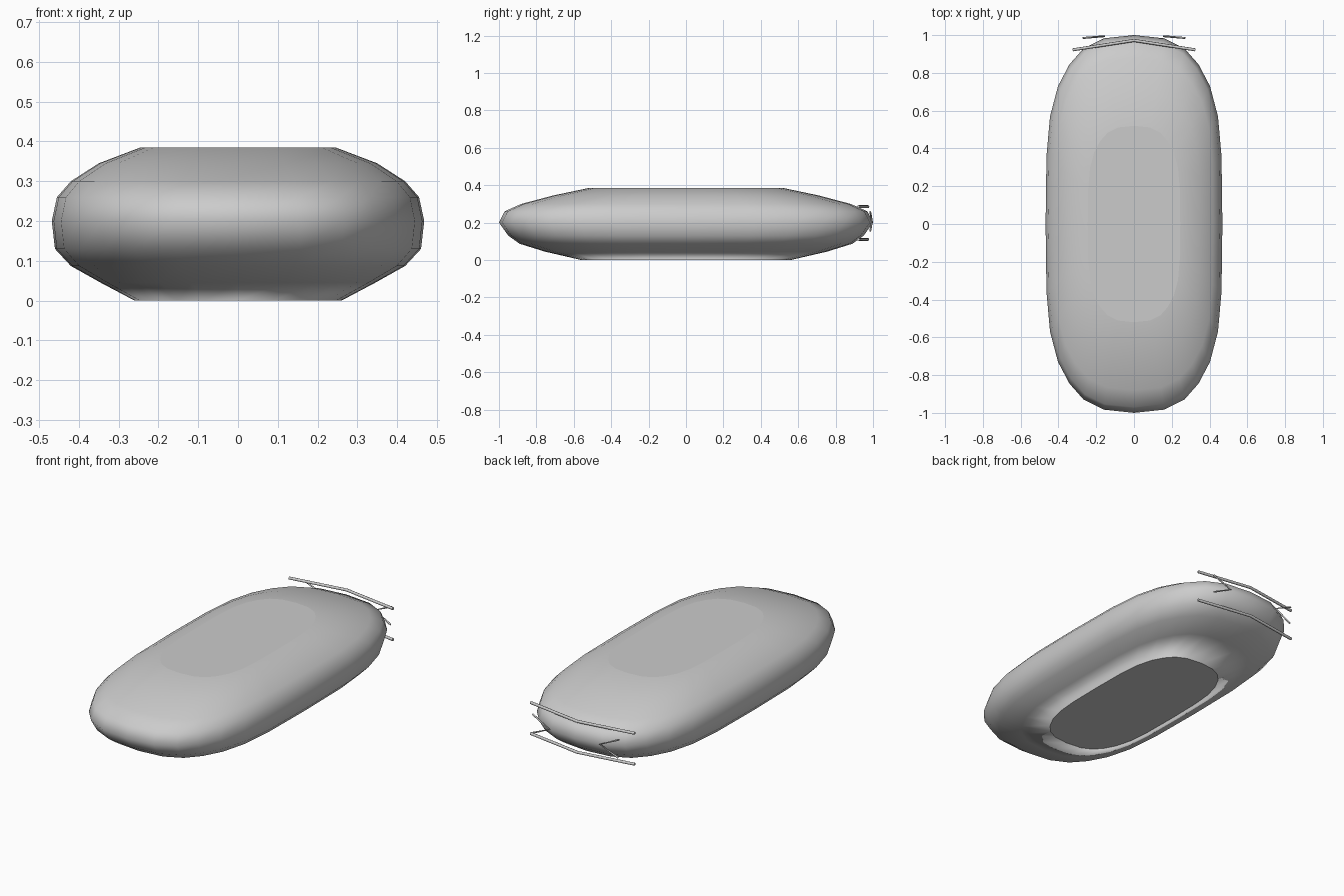
import bpy, bmesh

if "Cube" in bpy.data.objects:
    bpy.data.objects.remove(bpy.data.objects["Cube"])

# Cushion body: one rounded outline, scaled and stacked in rings
quarter = [(1, 0), (0.99, 0.36), (0.95, 0.57), (0.86, 0.73),
           (0.73, 0.845), (0.57, 0.93), (0.34, 0.983), (0, 1)]
half = quarter + [(-x, y) for x, y in quarter[-2::-1]]
outline = half + [(x, -y) for x, y in half[-2:0:-1]]

# height, half width, half length
rings = [(0, 0.26, 0.56), (0.045, 0.345, 0.755), (0.087, 0.42, 0.89),
         (0.13, 0.46, 0.95), (0.2, 0.468, 1.0), (0.26, 0.455, 0.97),
         (0.3, 0.42, 0.88), (0.345, 0.35, 0.71), (0.385, 0.245, 0.52)]

bm = bmesh.new()
loops = [[bm.verts.new((x * a, y * b, z)) for x, y in outline] for z, a, b in rings]
n = len(outline)
for low, high in zip(loops, loops[1:]):
    for i in range(n):
        j = (i + 1) % n
        bm.faces.new((low[i], low[j], high[j], high[i]))

# Soft caps: inset to keep the flat top and bottom evenly shaded
caps = [bm.faces.new(loops[0][::-1]), bm.faces.new(loops[-1])]
bmesh.ops.inset_individual(bm, faces=caps, thickness=0.08)
for f in bm.faces:
    f.smooth = True
mesh = bpy.data.meshes.new("cushion_body")
bm.to_mesh(mesh)
bm.free()
bpy.context.collection.objects.link(bpy.data.objects.new("cushion_body", mesh))


def rod(name, points, radius):
    """Thin bent rod along a few points."""
    curve = bpy.data.curves.new(name, 'CURVE')
    curve.dimensions = '3D'
    curve.bevel_depth = radius
    curve.bevel_resolution = 2
    curve.use_fill_caps = True
    spline = curve.splines.new('POLY')
    spline.points.add(len(points) - 1)
    for p, co in zip(spline.points, points):
        p.co = (*co, 1)
    bpy.context.collection.objects.link(bpy.data.objects.new(name, curve))


# Bent trim rods across the back end
for name, z in (("upper_rod", 0.285), ("lower_rod", 0.11)):
    rod(name, [(-0.325, 0.922, z), (0, 0.972, z), (0.325, 0.922, z)], 0.008)

# Pair of chevrons between the rods
for name, s in (("left_chevron", -1), ("right_chevron", 1)):
    rod(name, [(s * 0.27, 0.985, 0.258), (s * 0.158, 0.994, 0.205),
               (s * 0.265, 0.985, 0.155)], 0.005)
